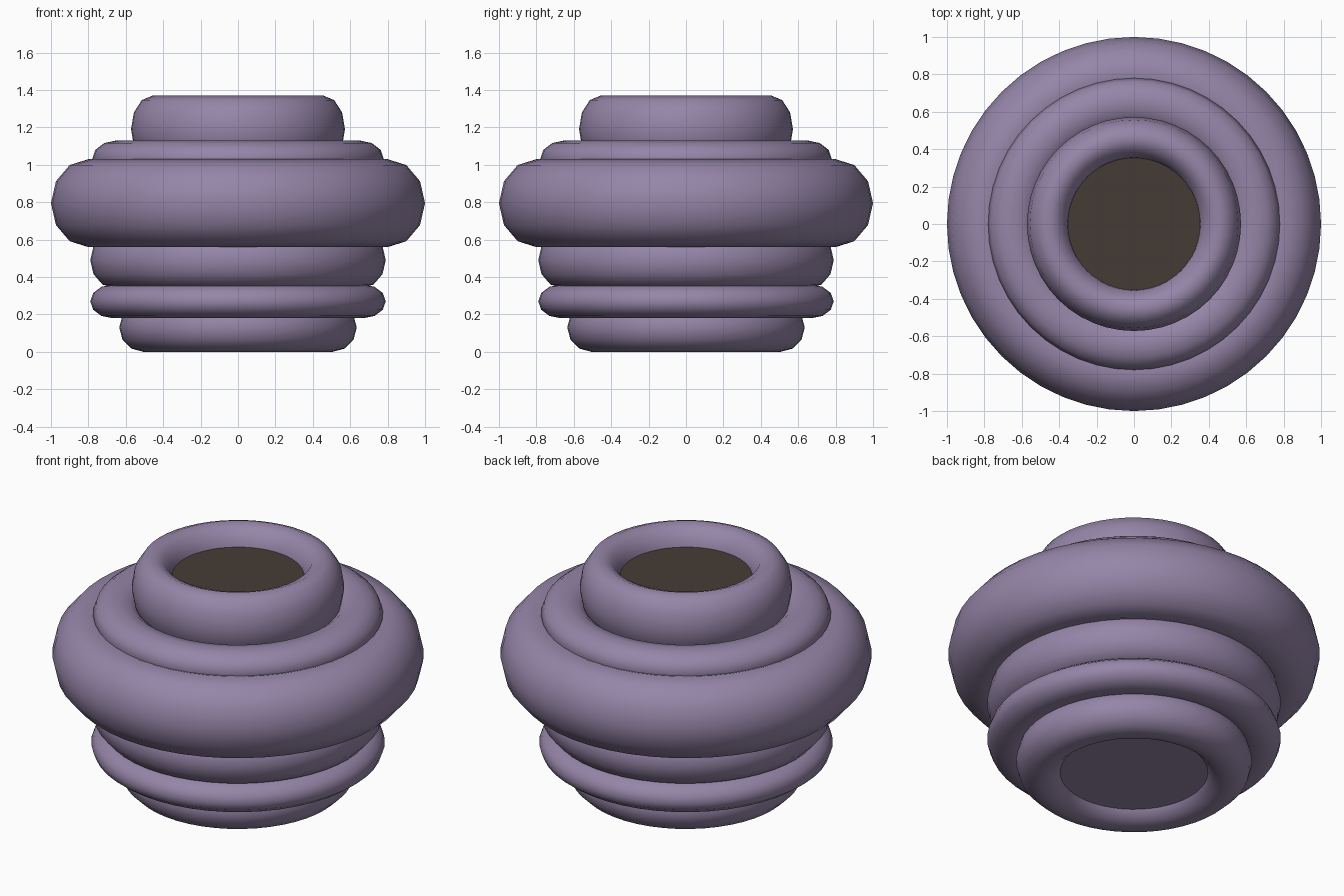
import bpy

if "Cube" in bpy.data.objects:
    bpy.data.objects.remove(bpy.data.objects["Cube"])

SEGMENTS = 48


def material(name, color):
    mat = bpy.data.materials.new(name)
    mat.diffuse_color = (*color, 1)
    mat.use_nodes = True
    mat.node_tree.nodes["Principled BSDF"].inputs["Base Color"].default_value = mat.diffuse_color
    return mat


glaze = material("purple_glaze", (0.30, 0.235, 0.39))
soil_mat = material("dark_soil", (0.06, 0.045, 0.036))


def ring(name, z, outer, rx, rz):
    """Torus ring with an elliptical cross-section."""
    bpy.ops.mesh.primitive_torus_add(
        major_segments=SEGMENTS, minor_segments=12,
        major_radius=outer - rx, minor_radius=rx, location=(0, 0, z))
    ob = bpy.context.object
    ob.name = name
    for v in ob.data.vertices:
        v.co.z *= rz / rx
    ob.data.materials.append(glaze)
    bpy.ops.object.shade_smooth()
    return ob


def disc(name, z, radius, depth, mat):
    """Thin plate centred at z."""
    bpy.ops.mesh.primitive_cylinder_add(
        vertices=SEGMENTS, radius=radius, depth=depth, location=(0, 0, z))
    ob = bpy.context.object
    ob.name = name
    ob.data.materials.append(mat)
    bpy.ops.object.shade_smooth_by_angle()


# Stacked rings forming the pot: name, centre z, outer radius, half width, half height
for spec in [
    ("foot_ring", 0.13, 0.635, 0.13, 0.13),
    ("lower_ring", 0.27, 0.79, 0.12, 0.09),
    ("middle_ring", 0.49, 0.79, 0.13, 0.15),
    ("belly_ring", 0.795, 1.0, 0.20, 0.235),
    ("shoulder_ring", 1.03, 0.78, 0.13, 0.10),
    ("rim_ring", 1.19, 0.572, 0.115, 0.18),
]:
    ring(*spec)

# Bottom plate and soil surface closing the openings
disc("bottom_plate", 0.085, 0.41, 0.05, glaze)
disc("soil", 1.24, 0.365, 0.04, soil_mat)
